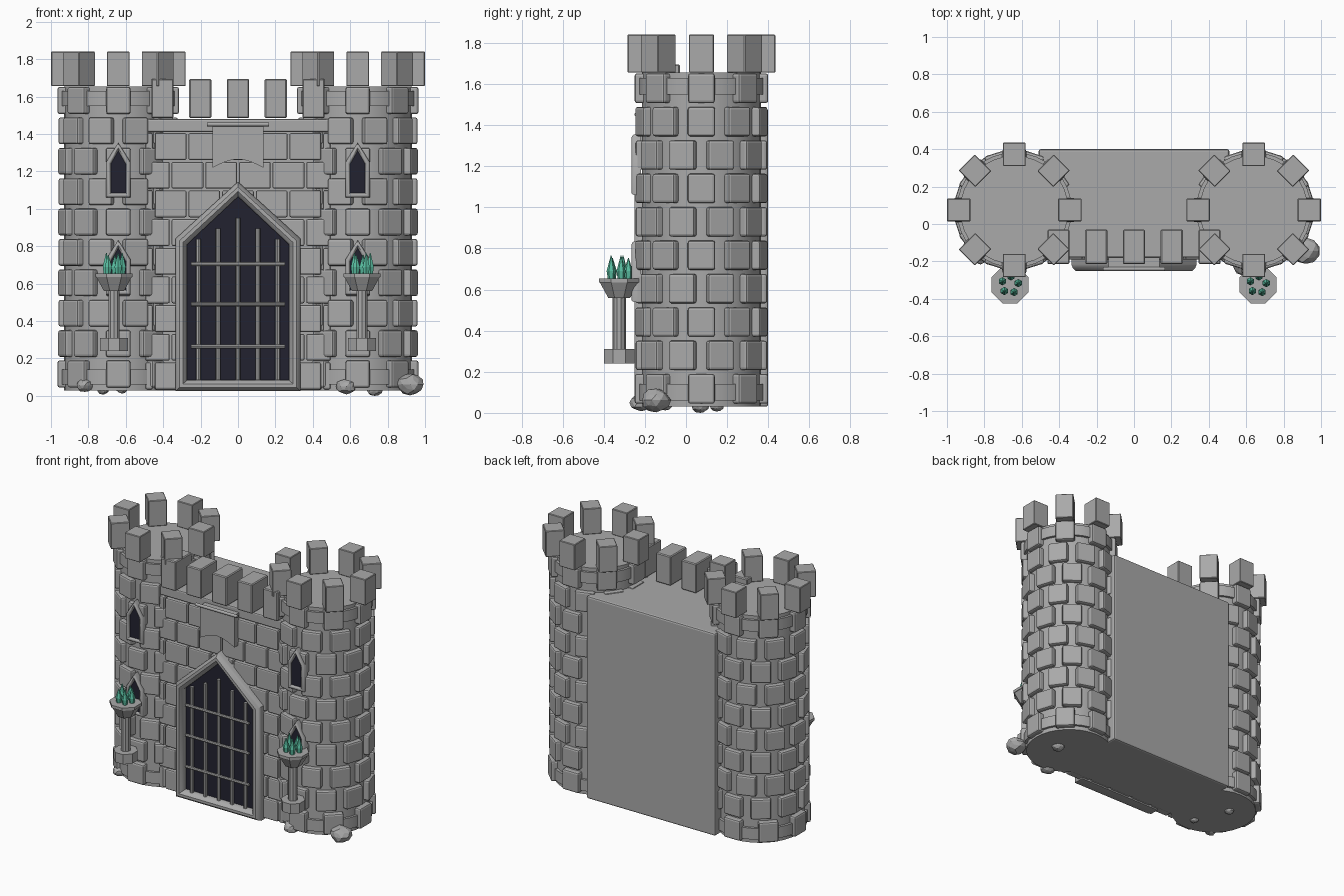
import bpy, bmesh, math, random
from mathutils import Matrix, Vector

if "Cube" in bpy.data.objects:
    bpy.data.objects.remove(bpy.data.objects["Cube"])

random.seed(4)


def material(name, rgb):
    m = bpy.data.materials.new(name)
    m.diffuse_color = (*rgb, 1)
    m.use_nodes = True
    m.node_tree.nodes["Principled BSDF"].inputs["Base Color"].default_value = m.diffuse_color
    return m


STONE = material("grey stone", (0.40, 0.40, 0.40))
DARK = material("dark opening", (0.016, 0.016, 0.03))
GREEN = material("green flame", (0.10, 0.52, 0.36))


def finish(bm, name, mat=STONE, bevel=0, segments=1, smooth=False):
    bmesh.ops.recalc_face_normals(bm, faces=bm.faces[:])
    me = bpy.data.meshes.new(name)
    bm.to_mesh(me)
    bm.free()
    me.materials.append(mat)
    ob = bpy.data.objects.new(name, me)
    bpy.context.collection.objects.link(ob)
    if bevel:
        mod = ob.modifiers.new("bevel", "BEVEL")
        mod.width, mod.segments, mod.limit_method = bevel, segments, "ANGLE"
    if smooth:
        bpy.ops.object.select_all(action="DESELECT")
        ob.select_set(True)
        bpy.context.view_layer.objects.active = ob
        bpy.ops.object.shade_smooth_by_angle(angle=math.radians(40))
    return ob


def box(bm, center, size, angle=0):
    m = Matrix.Translation(center) @ Matrix.Rotation(angle, 4, "Z") @ Matrix.Diagonal((*size, 1))
    bmesh.ops.create_cube(bm, size=1, matrix=m)


def cone(bm, x, y, z0, z1, r0, r1, n, turn=0):
    m = Matrix.Translation((x, y, (z0 + z1) / 2)) @ Matrix.Rotation(turn, 4, "Z")
    bmesh.ops.create_cone(bm, cap_ends=True, segments=n, radius1=r0, radius2=r1,
                          depth=z1 - z0, matrix=m)


def ring(bm, cx, count, radius, z, size, offset=0):
    # boxes spaced around a tower, facing outwards
    for i in range(count):
        a = -math.pi / 2 + (i + offset) * math.tau / count
        box(bm, (cx + radius * math.cos(a), CY + radius * math.sin(a), z), size, a)


def arch(w, z0, zs, za):
    return [(-w, z0), (w, z0), (w, zs), (0, za), (-w, zs)]


def arch_frame(name, cx, outer, inner, back, front, soft):
    # rounded section swept around a pointed arch
    bm = bmesh.new()
    section = [(0, back), (0, front + soft), (.12, front + soft * .4), (.35, front),
               (.65, front), (.88, front + soft * .4), (1, front + soft), (1, back)]
    loops = [[bm.verts.new((cx + o[0] + (i[0] - o[0]) * t, y, o[1] + (i[1] - o[1]) * t))
              for o, i in zip(outer, inner)] for t, y in section]
    for k in range(len(loops)):
        a, b = loops[k], loops[(k + 1) % len(loops)]
        for j in range(5):
            n = (j + 1) % 5
            bm.faces.new((a[j], a[n], b[n], b[j]))
    finish(bm, name, smooth=True)


def plate(name, cx, points, back, front, mat):
    bm = bmesh.new()
    f = bm.faces.new([bm.verts.new((cx + x, back, z)) for x, z in points])
    new = bmesh.ops.extrude_face_region(bm, geom=[f])["geom"]
    for v in new:
        if isinstance(v, bmesh.types.BMVert):
            v.co.y = front
    return finish(bm, name, mat)


CY, TX = 0.075, 0.64
PITCH = 0.1625

for side, label in ((-1, "left"), (1, "right")):
    cx = side * TX
    # tower core with thin bands behind the end courses
    bm = bmesh.new()
    cone(bm, cx, CY, 0.03, 1.655, 0.29, 0.29, 32)
    for z in (0.10, 1.59):
        cone(bm, cx, CY, z - 0.04, z + 0.04, 0.308, 0.308, 32)
    finish(bm, label + "_tower_core", smooth=True)
    # staggered brick courses, wider-spaced at top and bottom
    bm = bmesh.new()
    for row in range(10):
        z = 0.117 + row * PITCH
        if row in (0, 9):
            ring(bm, cx, 8, 0.29, z, (0.07, 0.13, 0.145))
        else:
            ring(bm, cx, 10, 0.288, z, (0.064, 0.133, 0.143), 0.5 * (row % 2 == 0))
    finish(bm, label + "_tower_bricks", bevel=0.012, segments=2)
    # battlements
    bm = bmesh.new()
    ring(bm, cx, 8, 0.297, 1.748, (0.125, 0.122, 0.185))
    finish(bm, label + "_tower_battlements", bevel=0.004)
    # narrow pointed windows
    for z, level in ((1.06, "upper"), (0.54, "lower")):
        arch_frame(f"{label}_{level}_window_frame", cx, arch(0.065, z, z + .19, z + .295),
                   arch(0.04, z + .025, z + .18, z + .25), -0.22, -0.265, 0.012)
        plate(f"{label}_{level}_window_opening", cx, arch(0.045, z + .02, z + .18, z + .255),
              -0.22, -0.25, DARK)
    # torch stand with faceted bowl
    px, py = side * 0.663, -0.325
    bm = bmesh.new()
    cone(bm, px, py, 0.24, 0.31, 0.08, 0.08, 8, math.pi / 8)
    cone(bm, px, py, 0.31, 0.57, 0.032, 0.032, 10)
    cone(bm, px, py, 0.56, 0.635, 0.058, 0.102, 8, math.pi / 8)
    cone(bm, px, py, 0.635, 0.655, 0.107, 0.107, 8, math.pi / 8)
    finish(bm, label + "_torch_stand")
    # green flame spikes
    bm = bmesh.new()
    for i in range(5):
        a = i * math.tau / 5 + 0.2
        x, y = px + 0.045 * math.cos(a), py + 0.045 * math.sin(a)
        h = 0.765 - 0.012 * (i % 2)
        cone(bm, x, y, 0.65, 0.69, 0.016, 0.022, 6)
        cone(bm, x, y, 0.69, h, 0.022, 0.002, 6)
    finish(bm, label + "_flames", GREEN)

# curtain wall
bm = bmesh.new()
box(bm, (0, 0.13, 0.755), (1.02, 0.54, 1.45))
finish(bm, "wall_core", bevel=0.012, segments=2)

# wall face bricks in running bond, plus a plain top course
bm = bmesh.new()
H = 0.1533
for row in range(9):
    z = 0.03 + (row + 0.5) * H
    shift = 0.09 if row % 2 else 0
    for i in range(-3, 4):
        x0, x1 = max(-0.5, i * 0.18 - 0.09 + shift), min(0.5, i * 0.18 + 0.09 + shift)
        if x1 - x0 > 0.03:
            box(bm, ((x0 + x1) / 2, -0.15, z), (x1 - x0 - 0.01, 0.08, H - 0.01))
box(bm, (0, -0.145, 1.445), (1.0, 0.07, 0.07))
finish(bm, "wall_bricks", bevel=0.009, segments=2)

# wall battlements
bm = bmesh.new()
for i in range(-2, 3):
    box(bm, (i * 0.202, -0.122, 1.59), (0.118, 0.185, 0.21))
finish(bm, "wall_battlements", bevel=0.006)

# gateway: frame, dark opening, barred gate
arch_frame("gate_frame", 0, arch(0.335, 0.025, 0.84, 1.145),
           arch(0.272, 0.085, 0.81, 1.065), -0.15, -0.25, 0.035)
plate("gate_opening", 0, arch(0.29, 0.07, 0.815, 1.08), -0.15, -0.2, DARK)
bm = bmesh.new()
for i in range(-2, 3):
    cone(bm, i * 0.106, -0.218, 0.085, 0.95 - 0.055 * abs(i), 0.013, 0.013, 8)
for z in (0.265, 0.49, 0.705):
    m = Matrix.Translation((0, -0.232, z)) @ Matrix.Rotation(math.pi / 2, 4, "Y")
    bmesh.ops.create_cone(bm, cap_ends=True, segments=8, radius1=0.011, radius2=0.011,
                          depth=0.5, matrix=m)
finish(bm, "gate_bars", smooth=True)

# hanging banner with arched hem, on a rod
hem = [(-0.135 + 0.27 * i / 8, 1.22 + 0.045 * math.sin(math.pi * i / 8)) for i in range(9)]
plate("banner", 0, hem + [(0.135, 1.45), (-0.135, 1.45)], -0.18, -0.235, STONE)
bm = bmesh.new()
m = Matrix.Translation((0, -0.24, 1.452)) @ Matrix.Rotation(math.pi / 2, 4, "Y")
bmesh.ops.create_cone(bm, cap_ends=True, segments=10, radius1=0.011, radius2=0.011,
                      depth=0.33, matrix=m)
finish(bm, "banner_rod", smooth=True)

# loose rocks around the base
rocks = [(-0.82, -0.17, 0.055, 0.045), (-0.62, -0.10, 0.04, 0.035), (0.58, -0.22, 0.05, 0.055),
         (0.92, -0.145, 0.062, 0.072), (0.73, 0.07, 0.035, 0.045), (-0.72, 0.15, 0.035, 0.035)]
for n, (x, y, z, r) in enumerate(rocks):
    bm = bmesh.new()
    bmesh.ops.create_icosphere(bm, subdivisions=2, radius=1)
    for v in bm.verts:
        v.co *= random.uniform(0.88, 1.06)
        v.co = Vector((x, y, z)) + Vector((v.co.x * r, v.co.y * r, v.co.z * r * 0.8))
        v.co.z = max(v.co.z, 0)
    finish(bm, f"rock_{n + 1}")
